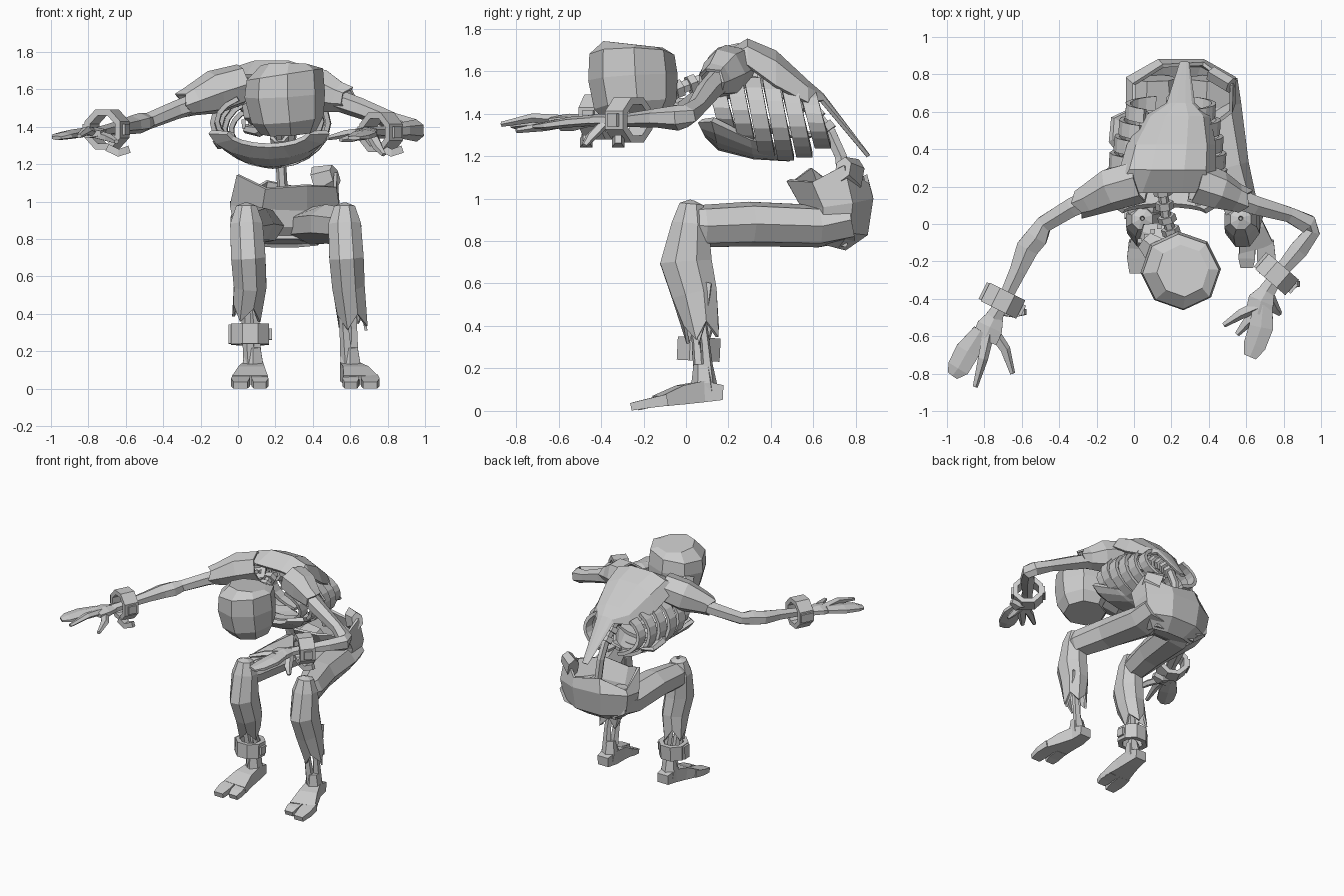
import bpy, bmesh, math
from mathutils import Vector as V


def make(name, verts, faces, thick=0):
    me = bpy.data.meshes.new(name)
    me.from_pydata([tuple(v) for v in verts], [], faces)
    bm = bmesh.new()
    bm.from_mesh(me)
    bmesh.ops.recalc_face_normals(bm, faces=bm.faces)
    bm.to_mesh(me)
    bm.free()
    ob = bpy.data.objects.new(name, me)
    bpy.context.collection.objects.link(ob)
    if thick:
        m = ob.modifiers.new("Thickness", 'SOLIDIFY')
        m.thickness = thick
        m.offset = 0
    return ob


def tube(name, pts, n=6, up=(0, 0, 1), open_end=False, jag=0, thick=0.015):
    """Loft n-sided rings along points (x, y, z, side radius, up radius)."""
    ang = [2 * math.pi * (k + .5) / n for k in range(n)]
    mc, ms = max(map(math.cos, ang)), max(map(math.sin, ang))
    P = [V(p[:3]) for p in pts]
    verts, faces = [], []
    for i, p in enumerate(pts):
        d = (P[min(i + 1, len(P) - 1)] - P[max(i - 1, 0)]).normalized()
        s = d.cross(V(up)).normalized()
        u = s.cross(d)
        for k, a in enumerate(ang):
            v = P[i] + s * (p[3] * math.cos(a) / mc) + u * (p[4] * math.sin(a) / ms)
            if jag and i == len(pts) - 1:
                v += d * jag * (1 if k % 2 else -.6)
            verts.append(v)
    for i in range(len(pts) - 1):
        for k in range(n):
            j = (k + 1) % n
            faces.append((i * n + k, i * n + j, i * n + n + j, i * n + n + k))
    if not open_end:
        faces += [tuple(range(n)), tuple(range(len(verts) - n, len(verts)))]
    return make(name, verts, faces, thick if open_end else 0)


def strip(name, rows, thick):
    m = len(rows[0])
    faces = [(i * m + k, i * m + k + 1, i * m + m + k + 1, i * m + m + k)
             for i in range(len(rows) - 1) for k in range(m - 1)]
    return make(name, [v for r in rows for v in r], faces, thick)


def cuff(name, c, axis, r, up):
    c, a = V(c), V(axis).normalized()
    tube(name, [(*(c + a * t), r, r) for t in (-.055, .055)], 8, up, True, 0, .035)
    # hasp and hanging lug
    side = a.cross(V(up)).normalized()
    for s, l in ((1, .05), (-1, .03)):
        q = c + side * s * (r + .01)
        tube(name + "_lug", [(*(q - a * l), .022, .03), (*(q + a * l), .022, .03)], 4, up)


# Head: faceted cranium tilted to one side, cheek, jaw and teeth, bowed towards the chest
head = tube("cranium", [(.27, -.23, 1.37, .14, .13), (.265, -.24, 1.44, .18, .18), (.25, -.25, 1.57, .2, .195),
                        (.25, -.255, 1.68, .19, .185), (.26, -.25, 1.725, .13, .13)], 8, (.35, 1, 0))
for v in head.data.vertices:
    v.co.z += .22 * (v.co.x - .25) * (v.co.z > 1.6)
tube("cheek", [(.14, -.16, 1.5, .08, .1), (.06, -.09, 1.48, .05, .07)], 6)
tube("jaw", [(.2, -.1, 1.42, .09, .03), (.11, -.06, 1.38, .07, .035), (.04, -.04, 1.39, .04, .025)], 6)
for k in range(4):
    x, y = .03 + .035 * k, -.09 + .025 * k
    tube("tooth", [(x, y, 1.44, .012, .012), (x, y, 1.39, .008, .008)], 4, (0, 1, 0))

# Neck and spine: vertebrae threaded on a cord
spine = [(.21, -.08, 1.5), (.17, .05, 1.55), (.15, .2, 1.6), (.17, .4, 1.56), (.21, .58, 1.43),
         (.225, .68, 1.31), (.23, .73, 1.2), (.24, .75, 1.03)]
tube("spine", [(*p, .028, .028) for p in spine], 6, (1, 0, 0))
for a, b in zip(spine[:5], spine[1:6]):
    a, b = V(a), V(b)
    for t in (.2, .7):
        tube("vertebra", [(*a.lerp(b, t), .04, .05), (*a.lerp(b, t + .25), .04, .05)], 6, (1, 0, 0))

# Rib cage: bands round the torso, and a chest plate underneath
def arc(y, rx, rz, zc, a0, a1, n=8):
    return [V((.165 + .06 * (y - .1) + rx * math.sin(t), y + .04 * math.cos(t), zc - rz * math.cos(t)))
            for t in (a0 + (a1 - a0) * k / n for k in range(n + 1))]


for i, (rx, rz, zc) in enumerate(((.28, .15, 1.43), (.31, .19, 1.42), (.3, .2, 1.4),
                                  (.28, .2, 1.39), (.26, .18, 1.38), (.23, .14, 1.38))):
    y = .13 + .088 * i
    gap = .12 * max(0, i - 2)
    for s in (1, -1):
        strip("rib", [arc(yy, rx, rz, zc, s * gap, s * 2.5) for yy in (y, y + .076)], .025)
strip("chest_plate", [arc(.06, .22, .08, 1.38, -1.4, 1.4), arc(.12, .32, .16, 1.4, -1.4, 1.4),
                      arc(.28, .28, .19, 1.39, -1, 1), arc(.45, .15, .19, 1.38, -.7, .7)], .03)
tube("broken_rib", [(-.04, .38, 1.35, .03, .03), (-.1, .45, 1.32, .03, .03),
                    (-.1, .56, 1.3, .02, .02), (-.03, .6, 1.3, .01, .01)], 5)

# Torn shirt back ending in a long narrow point
rows = []
for xc, y, z, hw, drop in ((.15, .17, 1.67, .3, .07), (.18, .29, 1.745, .25, .12), (.2, .42, 1.69, .23, .16),
                           (.23, .57, 1.55, .17, .1), (.25, .64, 1.49, .07, .03), (.27, .86, 1.2, .02, .0)):
    rows.append([V((xc + hw * f, y, z - drop * g))
                 for f, g in ((-1, 1), (-.8, .3), (-.35, 0), (.35, 0), (.8, .3), (1, 1))])
strip("shirt_back", rows, .02)
tube("right_sleeve", [(.03, .23, 1.63, .1, .1), (-.12, .19, 1.585, .1, .11), (-.24, .13, 1.54, .075, .075),
                      (-.29, .11, 1.52, .065, .06)], 7, open_end=True, jag=.02)
tube("left_sleeve", [(.33, .22, 1.62, .1, .1), (.45, .18, 1.59, .09, .11), (.54, .14, 1.56, .065, .075),
                     (.59, .12, 1.55, .06, .06)], 7, open_end=True, jag=.02)

# Arms
tube("right_arm", [(-.15, .17, 1.55, .06, .06), (-.33, .09, 1.49, .05, .05), (-.48, .0, 1.43, .045, .045),
                   (-.52, -.07, 1.42, .06, .055), (-.57, -.13, 1.41, .06, .05), (-.62, -.25, 1.4, .045, .04),
                   (-.7, -.42, 1.38, .033, .033), (-.75, -.5, 1.37, .045, .03)])
tube("left_arm", [(.45, .17, 1.57, .06, .06), (.65, .1, 1.5, .05, .055), (.83, .05, 1.43, .04, .045),
                  (.93, .0, 1.39, .05, .055), (.955, -.04, 1.38, .04, .06), (.88, -.14, 1.38, .05, .045),
                  (.77, -.27, 1.37, .035, .033), (.71, -.36, 1.37, .045, .03)])
cuff("right_wrist_cuff", (-.7, -.41, 1.385), (-.45, -.9, 0), .09, (0, 0, 1))
cuff("left_wrist_cuff", (.765, -.27, 1.37), (-.65, -.75, 0), .09, (0, 0, 1))
for t, (x, y) in (("right", (-.64, -.47)), ("left", (.82, -.32))):
    tube(t + "_chain_link", [(x - .06, y, 1.29, .02, .02), (x, y, 1.26, .03, .02), (x + .06, y, 1.28, .015, .02)], 4)

# Hands: palm, pressed pair of fingers, loose fingers
tube("right_palm", [(-.73, -.47, 1.37, .035, .025), (-.77, -.55, 1.37, .07, .03), (-.8, -.62, 1.365, .07, .025)])
tube("right_paired_fingers", [(-.82, -.57, 1.37, .04, .025), (-.89, -.68, 1.36, .065, .025),
                              (-.94, -.77, 1.35, .06, .02), (-.97, -.81, 1.34, .03, .012)])
tube("left_palm", [(.72, -.34, 1.37, .035, .025), (.68, -.41, 1.37, .07, .03), (.66, -.48, 1.365, .065, .025)])
tube("left_paired_fingers", [(.69, -.43, 1.37, .05, .025), (.68, -.55, 1.36, .065, .025),
                             (.645, -.65, 1.345, .06, .02), (.62, -.71, 1.34, .035, .012)])
for a, b, c in (((-.78, -.58, 1.37), (-.81, -.72, 1.38), (-.85, -.87, 1.35)),
                ((-.76, -.57, 1.36), (-.69, -.67, 1.34), (-.65, -.8, 1.32)),
                ((.66, -.44, 1.37), (.57, -.48, 1.36), (.48, -.54, 1.34)),
                ((.67, -.46, 1.36), (.6, -.53, 1.34), (.55, -.59, 1.33)),
                ((.72, -.39, 1.35), (.75, -.45, 1.29), (.78, -.48, 1.25))):
    tube("finger", [(*a, .028, .024), (*b, .024, .022), (*c, .012, .012)], 5)

# Trousers: open-topped seat with a torn, sagging back, bent legs with ragged hems
seat = tube("trouser_seat", [(.25, .69, .78, .17, .06), (.25, .71, .85, .26, .14), (.25, .715, .98, .285, .16),
                             (.26, .67, 1.13, .26, .19)], 8, (0, 1, .1), True, .02, .02)
for v in seat.data.vertices:
    if v.co.z > 1.04 and v.co.x < .4 and v.co.y > .66:
        v.co.z -= .1 if v.co.x > .1 else .14
tube("waist_flap", [(.42, .8, 1.1, .04, .09), (.52, .74, 1.14, .04, .06)], 6)
make("seat_bottom", [(.05, .6, .81), (.45, .6, .81), (.42, .76, .78), (.08, .76, .78)], [(0, 1, 2, 3)], .02)
for side, hx, kx, ax, hem, sgn in (("right", .1, .045, .08, .42, -1), ("left", .42, .57, .6, .38, 1)):
    tube(side + "_thigh", [(hx, .78, .9, .12, .1), (hx, .62, .87, .14, .1), ((hx + kx) / 2, .3, .88, .11, .105),
                           (kx, .08, .87, .085, .1), (kx, .0, .88, .06, .08)], 7)
    tube(side + "_trouser_leg", [(kx, .03, .985, .01, .01), (kx, .025, .97, .05, .05), (kx, .02, .88, .08, .08),
                                 (kx + .01, .0, .7, .085, .115), (kx + .02, .04, .55, .08, .1),
                                 (ax - .01 + .02 * sgn, .07, hem, .07, .07)], 8, (0, 1, 0), True, .05)
    # shin bones and ankle
    for dx, dy in ((-.02, -.02), (.025, .02)):
        tube(side + "_shin_bone", [(kx + dx, .03 + dy, .6, .025, .025), (ax - .01 + dx, .07 + dy, .32, .022, .022),
                                   (ax + dx * .6, .09 + dy, .1, .032, .032)], 5, (0, 1, 0))
    tx = ax + (-.015 if sgn < 0 else .055)
    tube(side + "_ankle", [(ax, .08, .22, .04, .045), (ax, .085, .13, .055, .06), (ax, .09, .07, .05, .07)], 6, (0, 1, 0))
    # foot: slab with a slit between the big toe and the rest
    tube(side + "_foot", [(ax, .175, .085, .045, .035), (ax, .08, .09, .055, .05), ((ax + tx) / 2, -.02, .075, .07, .045),
                          (tx, -.13, .045, .095, .025)], 4)
    for dx, w, l in ((-.052 * -sgn, .05, .0), (.052 * -sgn, .045, -.03)):
        tube(side + "_toes", [(tx + dx * .9, -.09, .05, w * .9, .027), (tx + dx, -.18, .034, w, .022),
                              (tx + dx, -.26 - l, .018, w * .75, .018)], 4)
cuff("ankle_cuff", (.065, .06, .29), (0, .05, 1), .085, (0, 1, 0))

# Hanging trouser shred on the left shin
make("trouser_shred", [(.62, .02, .62), (.66, .12, .6), (.66, .1, .44), (.685, .06, .31)], [(0, 1, 2, 3)], .015)
